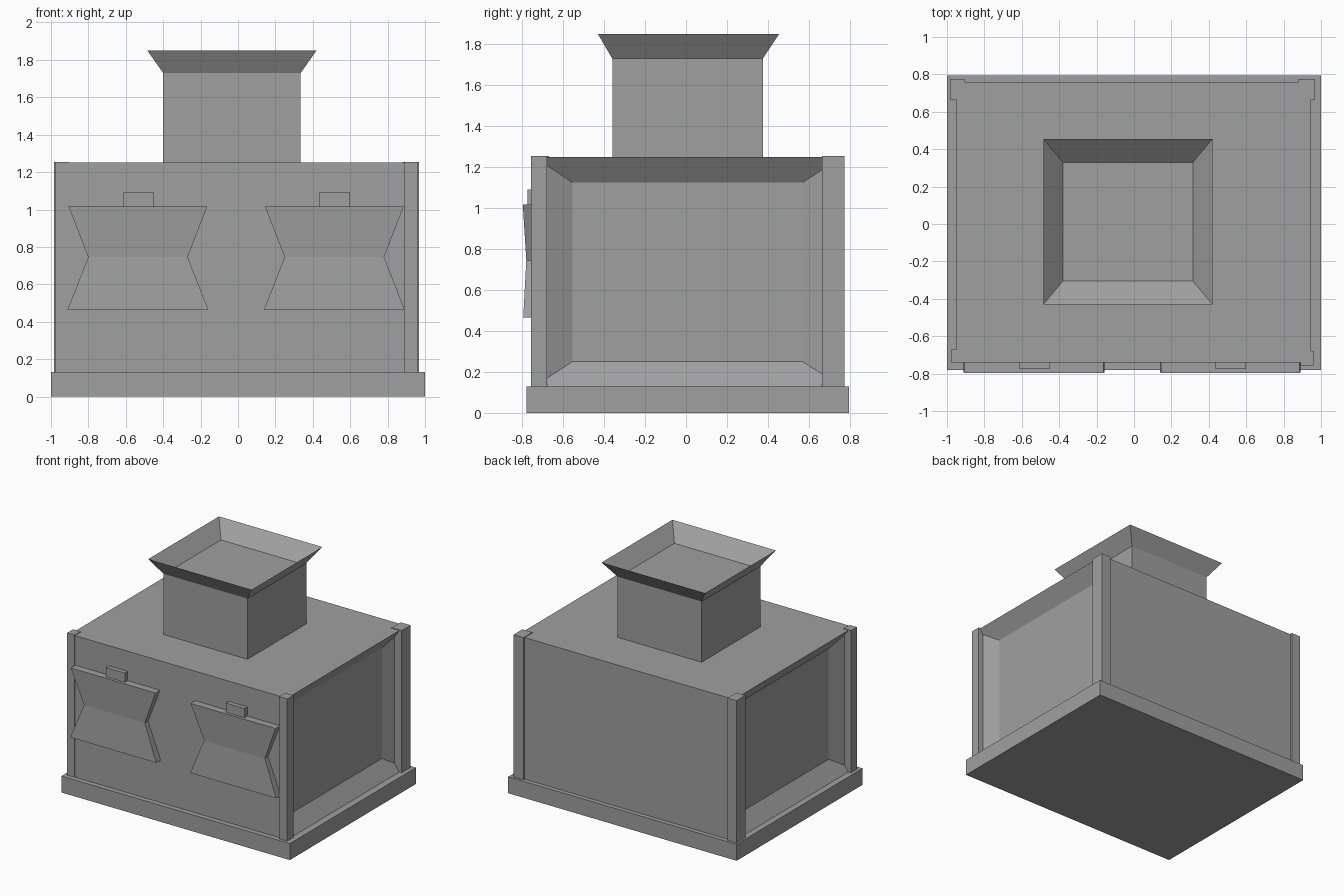
import bpy, bmesh

if "Cube" in bpy.data.objects:
    bpy.data.objects.remove(bpy.data.objects["Cube"])

grey = bpy.data.materials.new("stone grey")
grey.diffuse_color = (0.35, 0.35, 0.35, 1)
grey.use_nodes = True
grey.node_tree.nodes["Principled BSDF"].inputs["Base Color"].default_value = grey.diffuse_color


def finish(bm, name):
    bmesh.ops.recalc_face_normals(bm, faces=bm.faces)
    mesh = bpy.data.meshes.new(name)
    bm.to_mesh(mesh)
    bm.free()
    mesh.materials.append(grey)
    obj = bpy.data.objects.new(name, mesh)
    bpy.context.collection.objects.link(obj)
    return obj


def loft(name, rings):
    """Closed solid through a list of equal-sized point rings."""
    bm = bmesh.new()
    loops = [[bm.verts.new(p) for p in ring] for ring in rings]
    n = len(loops[0])
    for a, b in zip(loops, loops[1:]):
        for i in range(n):
            j = (i + 1) % n
            bm.faces.new((a[i], a[j], b[j], b[i]))
    bm.faces.new(loops[0])
    bm.faces.new(loops[-1])
    return finish(bm, name)


def rect_z(x0, x1, y0, y1, z):
    return [(x0, y0, z), (x1, y0, z), (x1, y1, z), (x0, y1, z)]


def rect_x(x, y0, y1, z0, z1):
    return [(x, y0, z0), (x, y1, z0), (x, y1, z1), (x, y0, z1)]


def box(name, x0, x1, y0, y1, z0, z1):
    return loft(name, [rect_z(x0, x1, y0, y1, z0), rect_z(x0, x1, y0, y1, z1)])


# Base slab
box("base", -1, 1, -0.78, 0.795, 0, 0.13)

# Body with a sloped recess in the left and right walls
inner = (-0.555, 0.57, 0.25, 1.125)
outer = (-0.74, 0.76, 0.13, 1.25)
loft("body", [rect_x(-0.86, *inner), rect_x(-0.952, *outer),
              rect_x(0.947, *outer), rect_x(0.86, *inner)])

# Corner posts
for name, x0, x1, y0, y1 in (
        ("front_left_post", -0.975, -0.91, -0.743, -0.67),
        ("front_right_post", 0.89, 0.96, -0.757, -0.68),
        ("back_left_post", -0.985, -0.905, 0.665, 0.775),
        ("back_right_post", 0.88, 0.967, 0.665, 0.775)):
    box(name, x0, x1, y0, y1, 0.13, 1.255)

# Chimney with a flared, hollowed rim
loft("chimney", [rect_z(-0.40, 0.335, -0.36, 0.375, 1.25),
                 rect_z(-0.40, 0.335, -0.36, 0.375, 1.73),
                 rect_z(-0.485, 0.42, -0.43, 0.455, 1.85),
                 rect_z(-0.38, 0.315, -0.305, 0.33, 1.74)])

# Front hatches, pinched at mid height, each with a tab on top
for side, cx, tab in (("left", -0.535, -0.53), ("right", 0.515, 0.518)):
    rings = []
    for z, half, y in ((0.465, 0.376, -0.795), (0.745, 0.266, -0.78), (1.017, 0.371, -0.797)):
        rings.append(rect_z(cx - half, cx + half, y, -0.735, z))
    loft(side + "_hatch", rings)
    box(side + "_hatch_tab", tab - 0.082, tab + 0.082, -0.775, -0.735, 1.0, 1.09)
